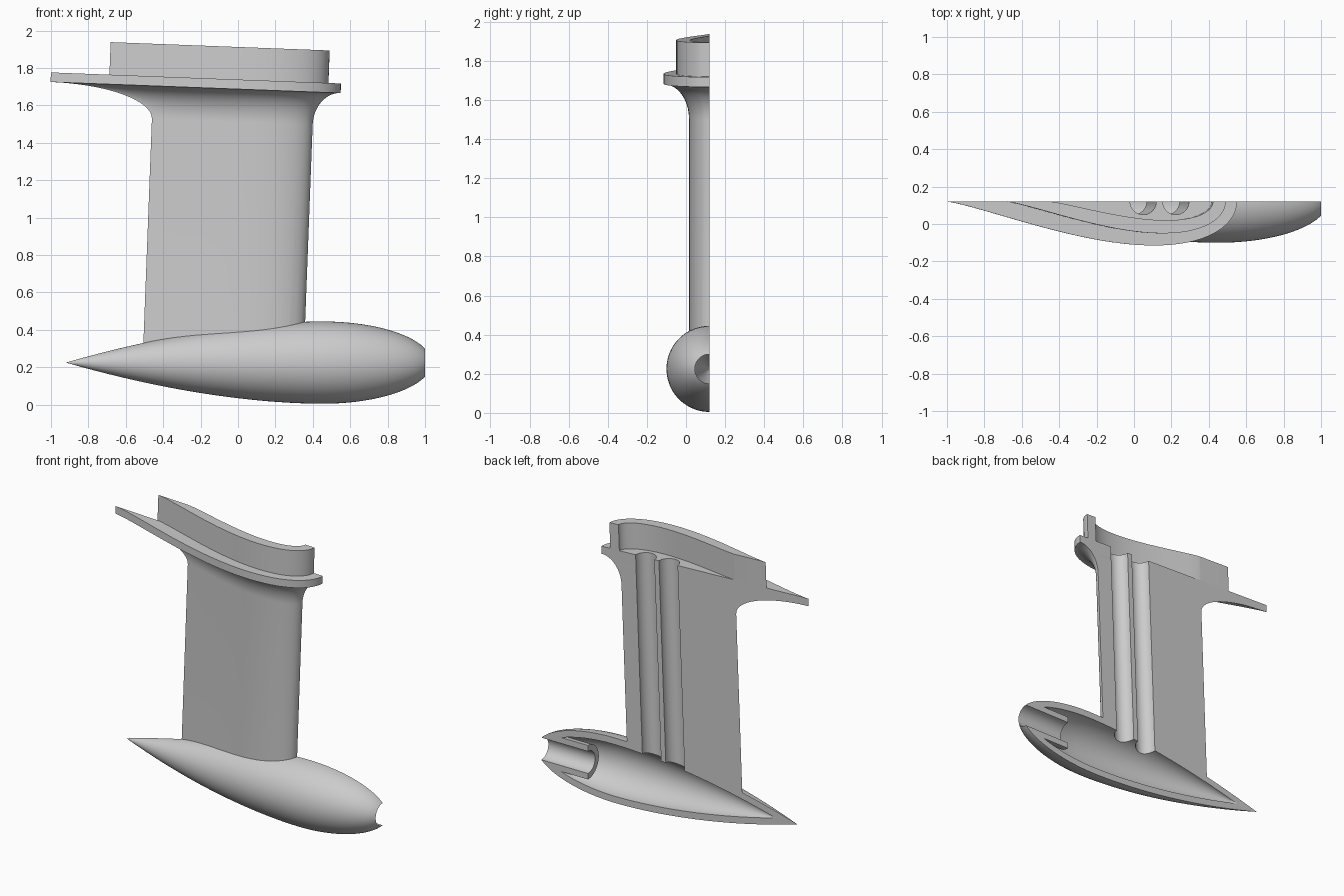
import bpy, bmesh, math
from mathutils import Matrix, Vector

CUT = 0.12                                  # y of the flat section plane
AXIS_Z = 0.225                              # height of the pod axis
TILT = Matrix.Rotation(0.038, 4, 'Y')       # lean of the strut

cube = bpy.data.objects.get("Cube")
if cube:
    bpy.data.objects.remove(cube)

grey = bpy.data.materials.new("plain_grey")
grey.use_nodes = True
COLOUR = (0.6, 0.6, 0.6, 1)
grey.diffuse_color = COLOUR
grey.node_tree.nodes["Principled BSDF"].inputs["Base Color"].default_value = COLOUR


def loft(name, rings, caps=True, matrix=None):
    """Skin a row of closed rings, capping the first and the last."""
    bm = bmesh.new()
    rows = [[bm.verts.new(p) for p in ring] for ring in rings]
    n = len(rows[0])
    for a, b in zip(rows, rows[1:]):
        for i in range(n):
            j = (i + 1) % n
            bm.faces.new((a[i], a[j], b[j], b[i]))
    if caps:
        bm.faces.new(rows[0])
        bm.faces.new(rows[-1])
    bmesh.ops.remove_doubles(bm, verts=bm.verts, dist=1e-5)
    bmesh.ops.recalc_face_normals(bm, faces=bm.faces)
    if matrix:
        bm.transform(matrix)
    mesh = bpy.data.meshes.new(name)
    bm.to_mesh(mesh)
    bm.free()
    mesh.materials.append(grey)
    ob = bpy.data.objects.new(name, mesh)
    bpy.context.collection.objects.link(ob)
    return ob


def activate(ob):
    bpy.ops.object.select_all(action='DESELECT')
    ob.select_set(True)
    bpy.context.view_layer.objects.active = ob


def subtract(ob, cutters):
    activate(ob)
    for cutter in cutters:
        mod = ob.modifiers.new("cut", 'BOOLEAN')
        mod.operation, mod.solver, mod.object = 'DIFFERENCE', 'EXACT', cutter
        bpy.ops.object.modifier_apply(modifier=mod.name)


def foil(tail, nose, half, z, n=40):
    """Half a teardrop section, closed along the section plane."""
    p = 1.25
    top = 0.5 / (0.5 + p)
    peak = top ** 0.5 * (1 - top) ** p
    pts = []
    for i in range(n + 1):
        u = 0.5 * (1 + math.cos(math.pi * i / n))
        h = half * u ** 0.5 * (1 - u) ** p / peak
        pts.append(Vector((nose - u * (nose - tail), CUT - h, z)))
    return pts


# Pod outline
WIDE_X, WIDE_R, TAIL_LEN, NOSE_LEN, POWER = 0.45, 0.22, 1.37, 0.585, 1.8
WALL, HOLE, TUBE = 0.045, 0.075, 0.115


def pod_radius(x):
    if x < WIDE_X:
        return WIDE_R * (1 - ((WIDE_X - x) / TAIL_LEN) ** POWER)
    return WIDE_R * math.sqrt(1 - ((x - WIDE_X) / NOSE_LEN) ** 2)


def pod_stations(tail, nose, n=24):
    aft = [tail + (WIDE_X - tail) * i / n for i in range(n)]
    end = math.asin((nose - WIDE_X) / NOSE_LEN)
    return aft + [WIDE_X + NOSE_LEN * math.sin(end * i / n) for i in range(n + 1)]


def lathe(name, profile, turn, steps, caps):
    rings = []
    for k in range(steps + 1):
        a = turn * k / steps
        rings.append([(x, CUT - r * math.sin(a), AXIS_Z + r * math.cos(a)) for x, r in profile])
    return loft(name, rings, caps)


outer = [(x, max(0, pod_radius(x))) for x in pod_stations(WIDE_X - TAIL_LEN, 1.0)]
outer[0] = (outer[0][0], 0)
tip = WIDE_X - TAIL_LEN * (1 - WALL / WIDE_R) ** (1 / POWER)
inner = [(x, pod_radius(x) - WALL) for x in pod_stations(tip, 0.85)]
inner[0] = (tip, 0)
nose_tube = [(0.65, HOLE), (0.65, TUBE), (0.85, TUBE)]

# Hollow half pod with the nose tube in one turned profile
pod = lathe("pod", outer + nose_tube + inner[-2::-1], math.pi, 40, True)
pod_cutter = lathe("pod_cutter", outer + [(1.0, 0)], 2 * math.pi, 80, False)

# Strut that flares into the mounting flange
strut_foil, flange_foil = (-0.518, 0.342, 0.105), (-1.067, 0.485, 0.235)
FLARE_Z, FLANGE_Z, TOP_Z = 1.51, 1.686, 1.737
sections = [foil(*strut_foil, 0.25)]
for i in range(17):
    a = math.pi / 2 * i / 16
    z = FLARE_Z + (FLANGE_Z - FLARE_Z) * math.sin(a)
    low, high = foil(*strut_foil, z), foil(*flange_foil, z)
    sections.append([p.lerp(q, 1 - math.cos(a)) for p, q in zip(low, high)])
sections.append(foil(*flange_foil, TOP_Z))
strut = loft("strut_and_flange", sections, matrix=TILT)

# Raised collar around the top of the strut
collar = loft("collar", [foil(-0.754, 0.418, 0.17, z) + foil(-0.52, 0.35, 0.1, z)[::-1]
                         for z in (TOP_Z, 1.911)], matrix=TILT)

# Two round channels from the collar floor into the pod
channels = []
for x in (-0.017, 0.158):
    rings = [[(x + 0.07 * math.cos(math.tau * k / 48), CUT + 0.07 * math.sin(math.tau * k / 48), z)
              for k in range(48)] for z in (0.26, 2.0)]
    channels.append(loft("channel_cutter", rings, matrix=TILT))

subtract(strut, [pod_cutter] + channels)
subtract(pod, channels)
for cutter in [pod_cutter] + channels:
    bpy.data.objects.remove(cutter)

for ob in (pod, strut, collar):
    activate(ob)
    bpy.ops.object.shade_smooth_by_angle(angle=math.radians(30))
